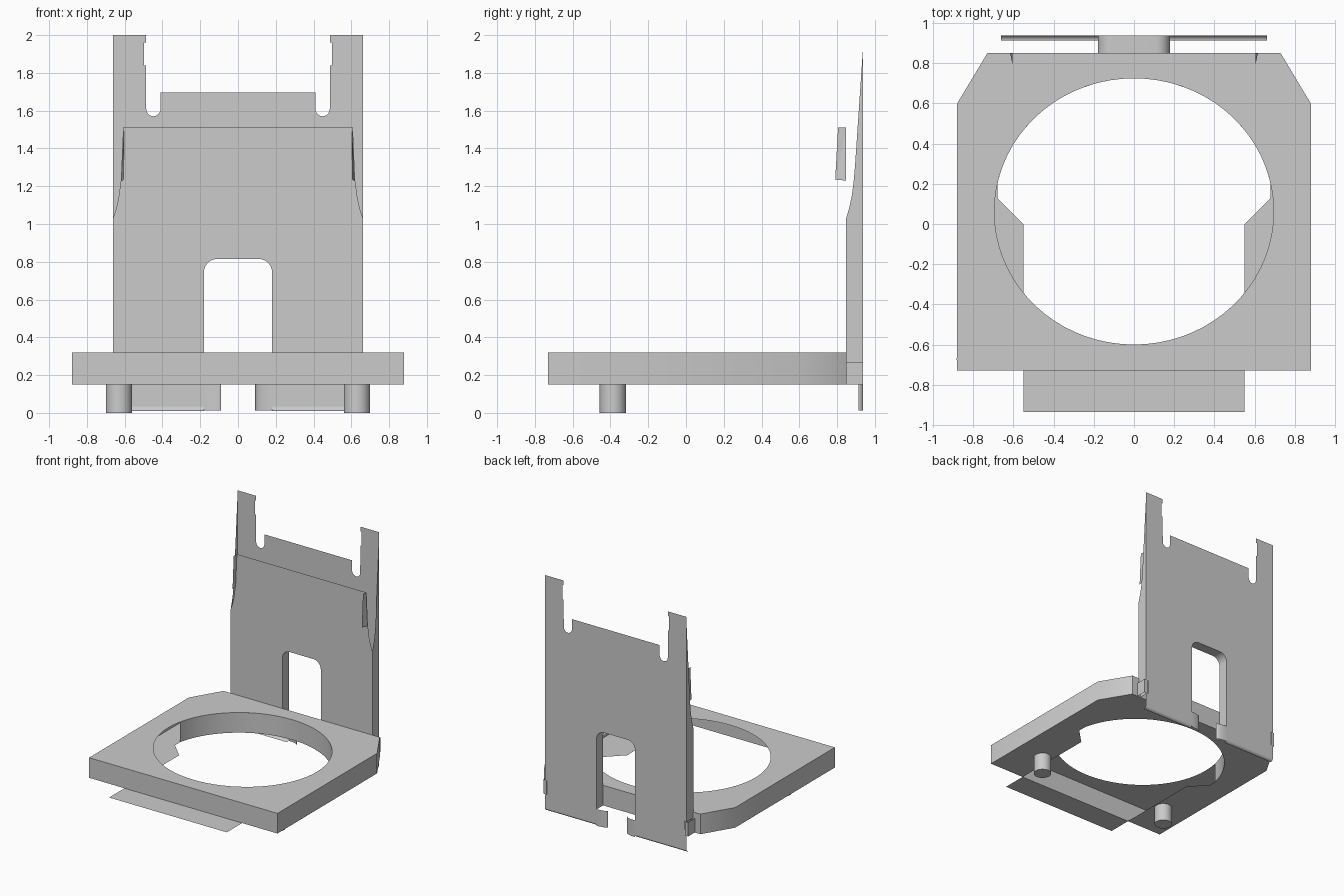
import bpy, bmesh
from math import sin, cos, pi, asin
from mathutils import Vector

if "Cube" in bpy.data.objects:
    bpy.data.objects.remove(bpy.data.objects["Cube"])


def finish(name, bm, smooth=True):
    me = bpy.data.meshes.new(name)
    bm.to_mesh(me)
    bm.free()
    ob = bpy.data.objects.new(name, me)
    bpy.context.collection.objects.link(ob)
    if smooth:
        bpy.ops.object.select_all(action='DESELECT')
        ob.select_set(True)
        bpy.context.view_layer.objects.active = ob
        bpy.ops.object.shade_smooth_by_angle(angle=0.6)
    return ob


def fill(name, loops, to3d, normal):
    """Flat sheet bounded by outlines (first outer, rest holes)."""
    bm = bmesh.new()
    edges = []
    for loop in loops:
        vs = [bm.verts.new(to3d(*p)) for p in loop]
        edges += [bm.edges.new((vs[i - 1], vs[i])) for i in range(len(vs))]
    bmesh.ops.triangle_fill(bm, edges=edges, use_beauty=True, normal=normal)
    bm.normal_update()
    for f in bm.faces:
        if f.normal.dot(Vector(normal)) < 0:
            f.normal_flip()
    return finish(name, bm, False)


def strip(name, path, offset, closed=False, flip=False):
    """Path swept along a straight offset."""
    bm = bmesh.new()
    off = Vector(offset)
    a = [bm.verts.new(p) for p in path]
    b = [bm.verts.new(Vector(p) + off) for p in path]
    n = len(path)
    for i in range(n if closed else n - 1):
        j = (i + 1) % n
        f = bm.faces.new((a[i], a[j], b[j], b[i]))
        if flip:
            f.normal_flip()
    return finish(name, bm)


def arc(cx, cy, rx, ry, a0, a1, n):
    return [(cx + rx * cos(a0 + (a1 - a0) * i / n),
             cy + ry * sin(a0 + (a1 - a0) * i / n)) for i in range(n + 1)]


def mirror(half):
    return half + [(-x, y) for x, y in reversed(half)]


TOP, BOT, FRONT, BACK = 0.32, 0.15, 0.848, 0.937

# frame: top with round opening, outer walls, inner wall, open-fronted underside
outline = [(.88, -.73), (.88, .6), (.73, .85), (-.73, .85), (-.88, .6), (-.88, -.73)]
C, RX, RY = .0625, .695, .6625
ring = arc(0, C, RX, RY, 0, 2 * pi, 72)[:-1]
t0 = asin((.2 - C) / RY)
back_arc = arc(0, C, RX, RY, t0, pi - t0, 36)
fill("frame_top", [outline, ring], lambda x, y: (x, y, TOP), (0, 0, 1))
strip("frame_outer_wall", [(x, y, BOT) for x, y in outline], (0, 0, TOP - BOT), True)
strip("frame_inner_wall", [(x, y, BOT) for x, y in back_arc], (0, 0, TOP - BOT), flip=True)
under = [(.55, -.73)] + outline + [(-.55, -.73), (-.55, 0), (-.68, .13)] \
    + back_arc[::-1] + [(.68, .13), (.55, 0)]
fill("frame_underside", [under], lambda x, y: (x, y, BOT), (0, 0, -1))
fill("front_flap", [[(-.55, -.935), (.55, -.935), (.55, -.73), (-.55, -.73)]],
     lambda x, y: (x, y, BOT), (0, 0, 1))

# corner mark
fill("corner_mark", [arc(-.865, -.672, .018, .018, 0, 2 * pi, 20)[:-1]],
     lambda x, y: (x, y, TOP + .001), (0, 0, 1))

# locating pins
for s, side in ((1, "right"), (-1, "left")):
    bm = bmesh.new()
    bmesh.ops.create_cone(bm, cap_ends=True, segments=32, radius1=.07, radius2=.07, depth=BOT)
    bmesh.ops.translate(bm, verts=bm.verts, vec=(s * .63, -.387, BOT / 2))
    finish(side + "_pin", bm)

# upright: back sheet and front sheet share a round-cornered window
corner = arc(.11, .745, .07, .07, pi / 2, 0, 8)
slot = arc(.448, 1.61, .038, .04, 0, -pi, 12)
back_half = corner + [(.18, .03), (.662, .03), (.662, .15), (.642, .15), (.642, .27),
                      (.662, .27), (.662, 2), (.487, 2), (.487, 1.96), (.498, 1.96),
                      (.498, 1.84), (.487, 1.84)] + slot + [(.41, 1.695)]
fill("back_sheet", [mirror(back_half)], lambda x, z: (x, BACK, z), (0, 1, 0))
front_half = corner + [(.18, TOP), (.662, TOP), (.662, 1.03), (.645, 1.08), (.632, 1.14),
                       (.62, 1.23), (.608, 1.51)]
fill("front_sheet", [mirror(front_half)], lambda x, z: (x, FRONT, z), (0, -1, 0))
window = [(.18, BOT)] + corner[::-1]
window += [(-x, z) for x, z in reversed(window)]
strip("window_lining", [(x, FRONT, z) for x, z in window], (0, BACK - FRONT, 0))

# side parts, mirrored
flange = [(BACK, .27), (FRONT, .27), (FRONT, 1.03), (.865, 1.09), (.878, 1.15),
          (.888, 1.23), (.895, 1.31), (BACK, 1.93)]
for s, side in ((1, "right"), (-1, "left")):
    fill(side + "_flange", [flange], lambda y, z: (s * .662, y, z), (s, 0, 0))
    # bent clip near the top of the front sheet
    clip = [(FRONT, 1.51), (.805, 1.51), (.79, 1.235), (FRONT, 1.23)]
    fill(side + "_clip", [clip],
         lambda y, z: (s * (.604 + .012 * (y - .79) / .058 * (1.51 - z) / .28), y, z), (s, 0, 0))
    # small ear beside the frame
    ear = [(.647, FRONT), (.677, FRONT), (.677, BACK), (.647, BACK)]
    strip(side + "_ear", [(s * x, y, BOT) for x, y in ear], (0, 0, .12), True, s < 0)
    # rolled bottom lip
    lip = arc(.912, .035, .025, .025, 0, -pi / 2, 6)
    strip(side + "_lip", [(s * .18, y, z) for y, z in lip], (s * .482, 0, 0), flip=s > 0)
    # curled tab under the window
    tab = arc(.18, .912, .09, .025, pi / 2, pi, 8)
    strip(side + "_tab", [(s * x, y, .012) for x, y in tab], (0, 0, .14), flip=s < 0)
